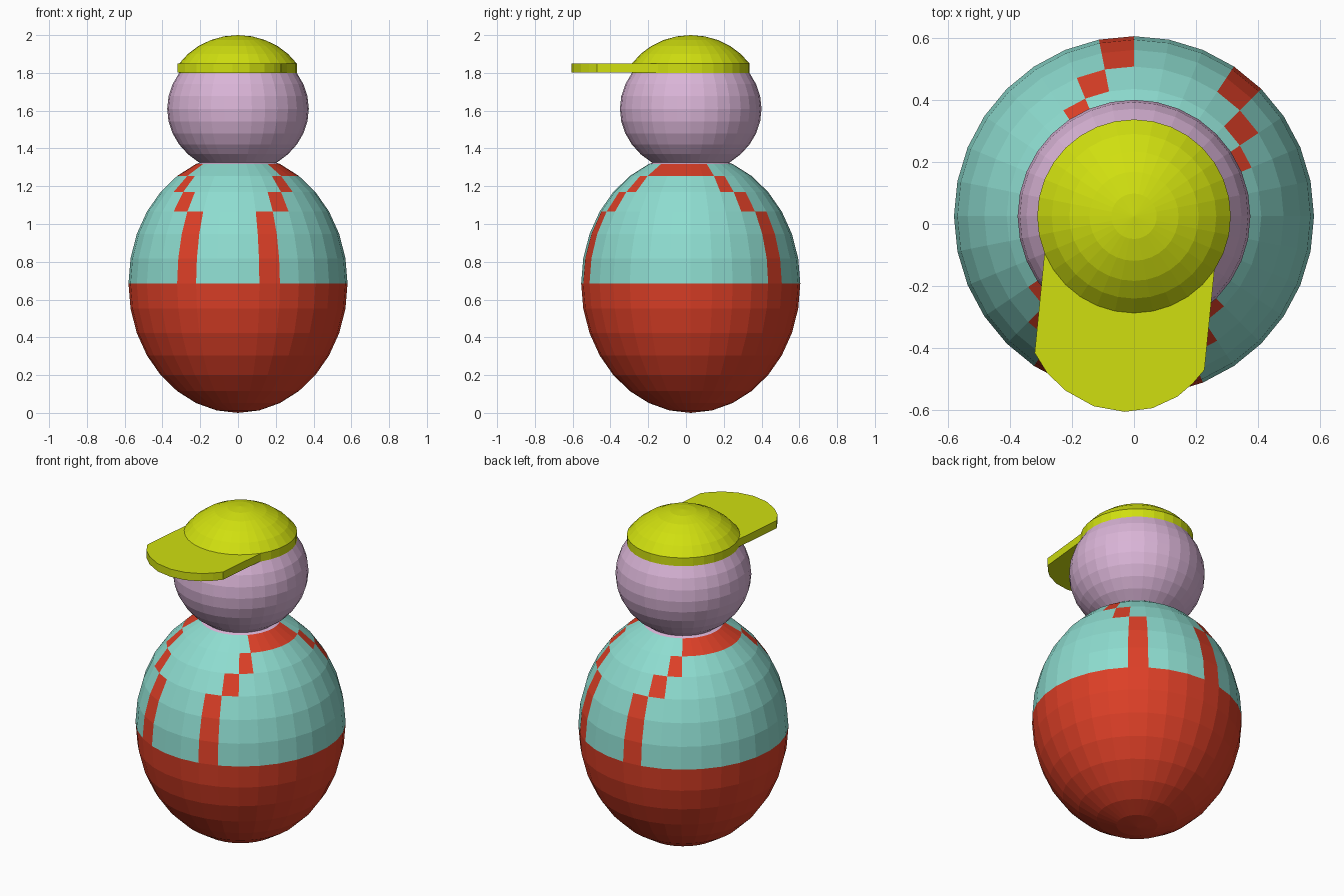
import bpy, bmesh, math
from mathutils import Matrix, Vector

if "Cube" in bpy.data.objects:
    bpy.data.objects.remove(bpy.data.objects["Cube"])

CY = 0.025          # all round parts share this centre in y
SEG, RINGS = 32, 16


def material(name, rgb):
    m = bpy.data.materials.new(name)
    m.diffuse_color = (*rgb, 1)
    m.use_nodes = True
    m.node_tree.nodes["Principled BSDF"].inputs["Base Color"].default_value = m.diffuse_color
    return m


red = material("red", (0.72, 0.05, 0.02))
teal = material("teal", (0.27, 0.72, 0.63))
pink = material("pink", (0.70, 0.46, 0.68))
yellow = material("yellow", (0.63, 0.74, 0.005))


def ellipsoid(radius, half_height):
    bm = bmesh.new()
    bmesh.ops.create_uvsphere(bm, u_segments=SEG, v_segments=RINGS, radius=1,
                              matrix=Matrix.Diagonal((radius, radius, half_height, 1)))
    return bm


def finish(name, bm, mats, location=(0, 0, 0)):
    bmesh.ops.recalc_face_normals(bm, faces=bm.faces)
    me = bpy.data.meshes.new(name)
    bm.to_mesh(me)
    bm.free()
    for m in mats:
        me.materials.append(m)
    ob = bpy.data.objects.new(name, me)
    ob.location = location
    bpy.context.collection.objects.link(ob)
    return ob


# Body: red lower half, teal upper half, red straps stepping round the shoulders
HH = 0.685
levels = [HH * math.sin(k * math.pi / RINGS) for k in range(RINGS // 2 + 1)]
straps = {0: {4, 8, 21, 25}, 3: {3, 9, 20, 26}, 4: {2, 10, 19, 27},
          5: {28, 29, 30, 31, 0, 1} | set(range(11, 19))}
straps[1] = straps[2] = straps[0]

bm = ellipsoid(0.58, HH)
for f in bm.faces:
    c = f.calc_center_median()
    if c.z < 0:
        f.material_index = 0
        continue
    row = sum(c.z > z for z in levels) - 1
    col = int((math.atan2(c.y, c.x) % math.tau) / math.tau * SEG)
    if row >= 6:
        f.material_index = 2          # neck
    else:
        f.material_index = 0 if col in straps[row] else 1
finish("body", bm, [red, teal, pink], (0, CY, HH))

# Head
HEAD_R, HEAD_H, HEAD_Z = 0.375, 0.34, 1.61
finish("head", ellipsoid(HEAD_R, HEAD_H), [pink], (0, CY, HEAD_Z))

# Cap crown: top of the head shape, raised on a short upright band
RIM = 0.05
edge_z = HEAD_H * math.sin(3 * math.pi / RINGS)
bm = ellipsoid(HEAD_R, HEAD_H)
bmesh.ops.delete(bm, geom=[v for v in bm.verts if v.co.z < edge_z - 0.005], context='VERTS')
rim = [e for e in bm.edges if e.is_boundary]
new = bmesh.ops.extrude_edge_only(bm, edges=rim)["geom"]
bmesh.ops.translate(bm, vec=(0, 0, -RIM),
                    verts=[g for g in new if isinstance(g, bmesh.types.BMVert)])
finish("cap_crown", bm, [yellow], (0, CY, HEAD_Z + RIM))

# Cap brim: flat plate, turned slightly to one side
outline = [(-0.285, -0.06), (-0.32, -0.415), (-0.28, -0.48), (-0.22, -0.537), (-0.13, -0.587),
           (-0.03, -0.605), (0.06, -0.593), (0.14, -0.556), (0.19, -0.513), (0.227, -0.47),
           (0.262, -0.12)]
bm = bmesh.new()
face = bm.faces.new([bm.verts.new((x, y, 1.802)) for x, y in outline])
top = bmesh.ops.extrude_face_region(bm, geom=[face], use_keep_orig=True)["geom"]
bmesh.ops.translate(bm, vec=(0, 0, 0.047),
                    verts=[g for g in top if isinstance(g, bmesh.types.BMVert)])
finish("cap_brim", bm, [yellow])
